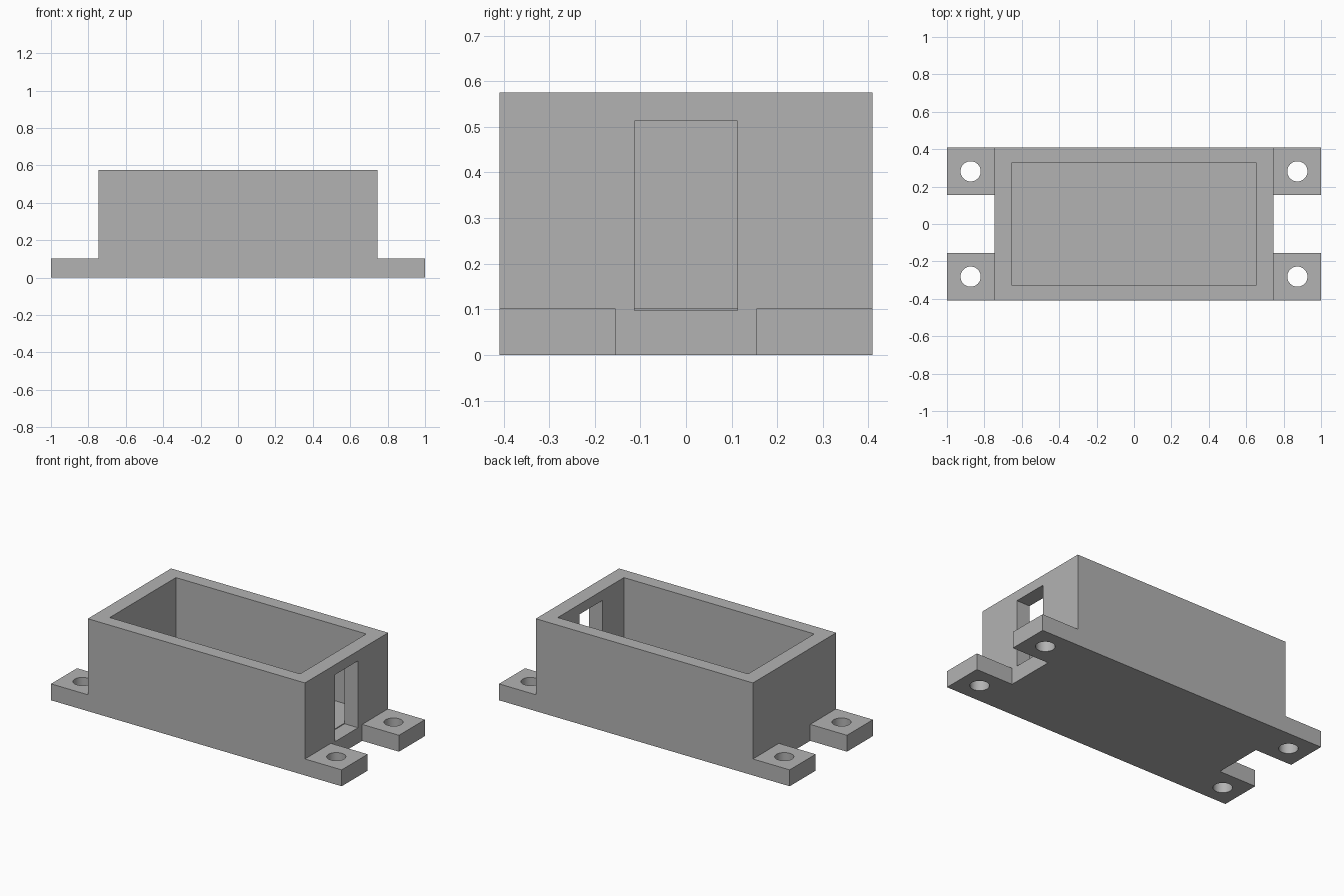
import bpy
import math

default = bpy.data.objects.get("Cube")
if default:
    bpy.data.objects.remove(default, do_unlink=True)

# Main dimensions
HALF_X, HALF_Y, HEIGHT = 1.0, 0.409, 0.575
BODY_X = 0.747          # half length of the box body
TAB_Z, TAB_Y = 0.102, 0.154
CAVITY_X, CAVITY_Y = 0.655, 0.325
HOLE_R = 0.054
OVER = 0.1              # how far cutters reach past the surface

grey = bpy.data.materials.new("plain grey")
grey.use_nodes = True
colour = (0.45, 0.45, 0.45, 1)
grey.diffuse_color = colour
grey.node_tree.nodes["Principled BSDF"].inputs["Base Color"].default_value = colour


def box(name, low, high):
    centre = [(a + b) / 2 for a, b in zip(low, high)]
    bpy.ops.mesh.primitive_cube_add(size=1, location=centre)
    obj = bpy.context.object
    obj.name = name
    obj.scale = [b - a for a, b in zip(low, high)]
    bpy.ops.object.transform_apply(location=True, rotation=False, scale=True)
    return obj


def cut(target, cutter):
    cutter.hide_render = True
    mod = target.modifiers.new(cutter.name, 'BOOLEAN')
    mod.operation = 'DIFFERENCE'
    mod.solver = 'EXACT'
    mod.object = cutter
    bpy.ops.object.select_all(action='DESELECT')
    bpy.context.view_layer.objects.active = target
    target.select_set(True)
    bpy.ops.object.modifier_apply(modifier=mod.name)
    bpy.data.objects.remove(cutter, do_unlink=True)


# Solid block that the housing is carved from
housing = box("housing", (-HALF_X, -HALF_Y, 0), (HALF_X, HALF_Y, HEIGHT))

for side in (-1, 1):
    inner, outer = sorted((side * BODY_X, side * (HALF_X + OVER)))
    # Step down to the mounting tabs
    cut(housing, box("step_cutter", (inner, -HALF_Y - OVER, TAB_Z),
                     (outer, HALF_Y + OVER, HEIGHT + OVER)))
    # Gap between the two tabs
    cut(housing, box("gap_cutter", (inner, -TAB_Y, -OVER), (outer, TAB_Y, HEIGHT + OVER)))
    # Screw holes in the middle of each tab
    for end in (-1, 1):
        bpy.ops.mesh.primitive_cylinder_add(
            vertices=48, radius=HOLE_R, depth=1,
            location=(side * (BODY_X + HALF_X) / 2, end * (TAB_Y + HALF_Y) / 2, 0))
        hole = bpy.context.object
        hole.name = "hole_cutter"
        cut(housing, hole)

# Open cavity
cut(housing, box("cavity_cutter", (-CAVITY_X, -CAVITY_Y, TAB_Z),
                 (CAVITY_X, CAVITY_Y, HEIGHT + OVER)))

# Cable window through the left end wall, its sill just below the floor
cut(housing, box("window_cutter", (CAVITY_X, -0.113, 0.097), (BODY_X + OVER, 0.113, 0.513)))

housing.data.materials.clear()
housing.data.materials.append(grey)
bpy.ops.object.shade_smooth_by_angle(angle=math.radians(30))
